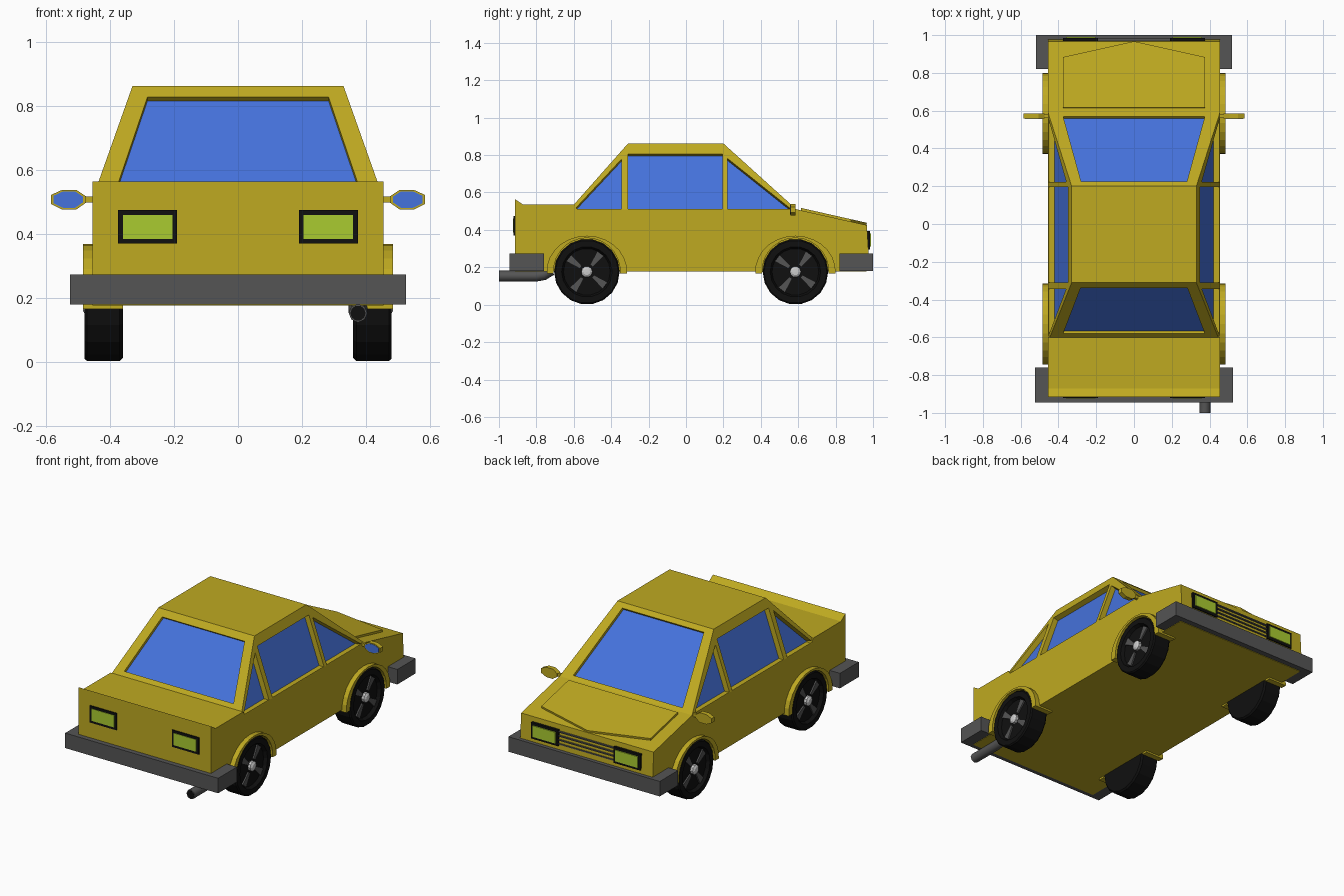
import bpy, bmesh
from math import sin, cos, pi, radians
from mathutils import Vector

if "Cube" in bpy.data.objects:
    bpy.data.objects.remove(bpy.data.objects["Cube"])


def material(name, r, g, b):
    m = bpy.data.materials.new(name)
    m.diffuse_color = (r, g, b, 1)
    m.use_nodes = True
    m.node_tree.nodes["Principled BSDF"].inputs["Base Color"].default_value = m.diffuse_color
    return m


YELLOW = material("yellow paint", .52, .40, .015)
BLUE = material("blue glass", .06, .17, .72)
GREEN = material("green lens", .40, .60, .03)
BLACK = material("black rubber", .005, .005, .005)
DARK = material("dark grey", .09, .09, .09)


def finish(name, bm, mat=None):
    bmesh.ops.remove_doubles(bm, verts=bm.verts, dist=1e-5)
    bmesh.ops.recalc_face_normals(bm, faces=bm.faces)
    me = bpy.data.meshes.new(name)
    bm.to_mesh(me)
    bm.free()
    ob = bpy.data.objects.new(name, me)
    bpy.context.collection.objects.link(ob)
    if mat:
        me.materials.append(mat)
    return ob


def add_prism(bm, pts, vec):
    """Polygon swept along a vector."""
    a = [bm.verts.new(p) for p in pts]
    b = [bm.verts.new(Vector(p) + Vector(vec)) for p in pts]
    bm.faces.new(a)
    bm.faces.new(b[::-1])
    for i in range(len(a)):
        j = (i + 1) % len(a)
        bm.faces.new((a[i], a[j], b[j], b[i]))


def prism(name, pts, vec, mat=None):
    bm = bmesh.new()
    add_prism(bm, pts, vec)
    return finish(name, bm, mat)


def box(name, x0, x1, y0, y1, z0, z1, mat=None):
    return prism(name, [(x0, y0, z0), (x1, y0, z0), (x1, y1, z0), (x0, y1, z0)],
                 (0, 0, z1 - z0), mat)


def lathe_x(name, profile, y, z, side, n, mat=None):
    """Spin (radius, x) points about an axle parallel to x."""
    bm = bmesh.new()
    rings = [[bm.verts.new((side * x, y + r * cos(2 * pi * k / n), z + r * sin(2 * pi * k / n)))
              for k in range(n)] for r, x in profile]
    for a, b in zip(rings, rings[1:]):
        for k in range(n):
            j = (k + 1) % n
            bm.faces.new((a[k], a[j], b[j], b[k]))
    return finish(name, bm, mat)


# Lower body: side profile across the full width
profile = [(-.915, .177), (-.915, .565), (-.87, .535), (-.60, .535), (-.58, .51),
           (.59, .51), (.967, .425), (.977, .265), (.965, .177)]
prism("lower_body", [(-.455, y, z) for y, z in profile], (.91, 0, 0), YELLOW)

# Hood panel with pointed front, lying on the sloping nose
hood = [(-.375, .612), (.375, .612), (.375, .88), (0, .963), (-.375, .88)]
prism("hood_panel", [(x, y, .50 - .2255 * (y - .59)) for x, y in hood], (0, .004, .022), YELLOW)

# Cabin: tapered block with recessed windows
bm = bmesh.new()
rings = [[bm.verts.new(p) for p in ((-w, a, z), (w, a, z), (w, b, z), (-w, b, z))]
         for w, a, b, z in ((.455, -.622, .59, .51), (.33, -.31, .20, .862))]
bm.faces.new(rings[0])
bm.faces.new(rings[1])
for i in range(4):
    j = (i + 1) % 4
    bm.faces.new((rings[0][i], rings[0][j], rings[1][j], rings[1][i]))
cabin = finish("cabin", bm, YELLOW)

cutter_bm = bmesh.new()


def window(name, pts, outward, depth):
    pts = [Vector(p) for p in pts]
    n = (pts[1] - pts[0]).cross(pts[2] - pts[0]).normalized()
    if n.dot(Vector(outward)) < 0:
        n = -n
    add_prism(cutter_bm, [p + n * .02 for p in pts], -n * (depth + .02))
    prism(name, [p - n * (depth - .002) for p in pts], -n * .006, BLUE)


window("windshield", [(-.375, .57, .528), (.375, .57, .528),
                      (.28, .225, .8394), (-.28, .225, .8394)], (0, 1, 1), .02)
window("rear_window", [(-.375, -.58, .5573), (.375, -.58, .5573),
                       (.283, -.34, .828), (-.283, -.34, .828)], (0, -1, 1), .02)
side_windows = {
    "rear_quarter_window": [(-.593, .513), (-.345, .513), (-.345, .778)],
    "side_window": [(-.31, .513), (.195, .513), (.195, .805), (-.31, .805)],
    "front_quarter_window": [(.222, .513), (.56, .513), (.222, .782)],
}
for s in (-1, 1):
    for name, outline in side_windows.items():
        window(name, [(s * (.455 - .3551 * (z - .51)), y, z) for y, z in outline], (s, 0, 0), .035)

cutter = finish("window_cutter", cutter_bm)
cutter.hide_render = True
cutter.hide_viewport = False
cutter.display_type = 'WIRE'
mod = cabin.modifiers.new("windows", 'BOOLEAN')
mod.operation = 'DIFFERENCE'
mod.solver = 'EXACT'
mod.use_self = True
mod.object = cutter

# Bumpers
box("tail_bumper", -.525, .525, -.945, -.76, .18, .273, DARK)
box("nose_bumper", -.52, .52, .82, 1.0, .18, .273, DARK)

for s in (-1, 1):
    # Lights at both ends: black frame with a green lens
    def lamp(name, y0, y1, y_lens, z0, z1):
        xa, xb = sorted((s * .19, s * .375))
        box(name + "_frame", xa, xb, y0, y1, z0, z1, BLACK)
        box(name + "_lens", xa + .015, xb - .015, y0, y_lens, z0 + .015, z1 - .015, GREEN)
    lamp("tail_light", -.90, -.921, -.924, .37, .475)
    lamp("headlight", .95, .984, .990, .295, .395)

    # Door mirror: stalk, hexagonal housing and glass
    shape = [(.475, .498), (.475, .518), (.505, .538), (.55, .538),
             (.585, .522), (.585, .494), (.55, .477), (.505, .477)]
    front = [(s * x, .558, z) for x, z in shape]
    prism("mirror_housing", front, (0, .028, 0), YELLOW)
    mid = Vector((s * .531, .558, .508))
    prism("mirror_glass", [mid + (Vector(p) - mid) * .84 for p in front], (0, -.002, 0), BLUE)
    xa, xb = sorted((s * .44, s * .49))
    box("mirror_stalk", xa, xb, .565, .58, .498, .518, YELLOW)

    for y in (-.53, .585):
        # Tyre with dished face
        lathe_x("wheel", [(0, .36), (.166, .36), (.175, .37), (.175, .472), (.168, .48),
                          (.135, .48), (.125, .459), (0, .459)], y, .176, s, 18, BLACK)
        lathe_x("wheel_hub", [(0, .45), (.03, .45), (.03, .476), (.018, .484), (0, .485)],
                y, .176, s, 10)
        # Four tapered spokes
        for k in range(4):
            t = pi / 4 + k * pi / 2 + radians(8)
            spoke = [(.04, -.009), (.122, -.022), (.122, .022), (.04, .009)]
            prism("wheel_spoke", [(s * .455, y + r * cos(t) - w * sin(t),
                                   .176 + r * sin(t) + w * cos(t)) for r, w in spoke],
                  (s * .013, 0, 0), DARK)
        # Arch over the wheel
        n = 14
        angles = [radians(-4 + 188 * k / n) for k in range(n + 1)]
        arch = [(.215 * cos(a), .19 * sin(a)) for a in angles]
        arch += [(.178 * cos(a), .178 * sin(a)) for a in reversed(angles)]
        prism("wheel_arch", [(s * .36, y + u, .179 + v) for u, v in arch],
              (s * .125, 0, 0), YELLOW)

# Grille bars between the headlights
for k in range(4):
    z = .305 + k * .025
    box("grille_bar", -.19, .19, .955, .981, z, z + .007, DARK)

# Exhaust pipe curving up under the floor
cu = bpy.data.curves.new("exhaust_pipe", 'CURVE')
cu.dimensions = '3D'
cu.bevel_depth = .029
cu.bevel_resolution = 2
cu.use_fill_caps = True
sp = cu.splines.new('POLY')
path = [(-1.0, .153), (-.80, .153), (-.76, .16), (-.72, .185)]
sp.points.add(len(path) - 1)
for p, (y, z) in zip(sp.points, path):
    p.co = (.375, y, z, 1)
cu.materials.append(DARK)
pipe = bpy.data.objects.new("exhaust_pipe", cu)
bpy.context.collection.objects.link(pipe)
prism("exhaust_opening", [(.375 + .024 * cos(k * pi / 5), -1.0, .153 + .024 * sin(k * pi / 5))
                          for k in range(10)], (0, -.001, 0), BLACK)
